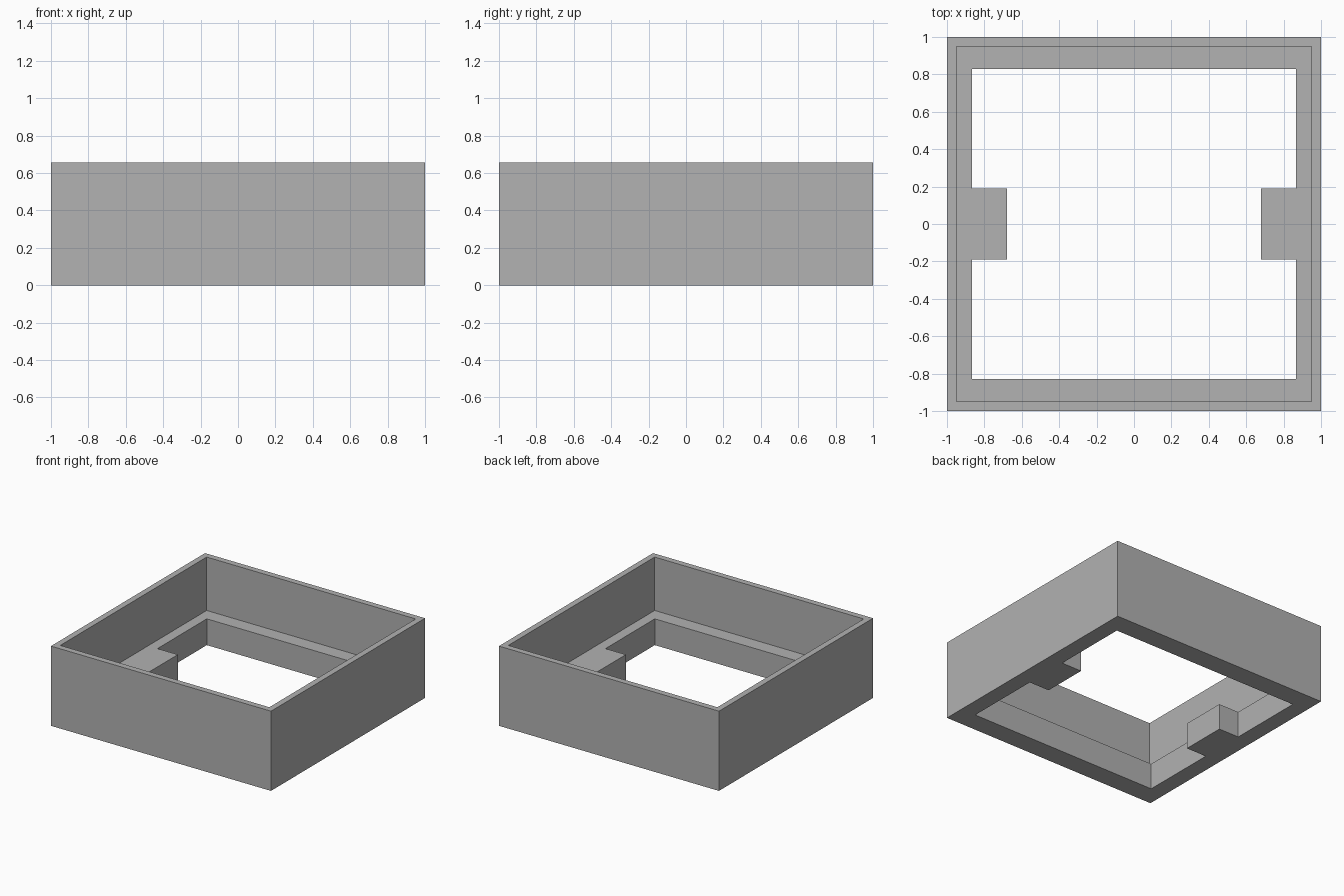
import bpy
import bmesh

HEIGHT = 0.655
LEDGE_Z = 0.216
TAB_HALF = 0.19      # half width of each tab
TAB_TIP = 0.68       # x reached by each tab

cube = bpy.data.objects.get("Cube")
if cube:
    bpy.data.objects.remove(cube, do_unlink=True)

# Plain grey material
grey = bpy.data.materials.new("plain_grey")
grey.use_nodes = True
colour = (0.445, 0.445, 0.445, 1)
grey.diffuse_color = colour
grey.node_tree.nodes["Principled BSDF"].inputs["Base Color"].default_value = colour


def ring(bm, hx, hy, z):
    """Rectangular loop with extra points where the side tabs begin and end."""
    right = [(hx, y) for y in (-hy, -TAB_HALF, TAB_HALF, hy)]
    return [bm.verts.new((s * x, s * y, z)) for s in (1, -1) for x, y in right]


bm = bmesh.new()

# Cross-section: outer wall, rim, inner wall, ledge, opening
rings = [ring(bm, *size) for size in (
    (1, 1, 0),
    (1, 1, HEIGHT),
    (0.95, 0.95, HEIGHT),
    (0.95, 0.95, LEDGE_Z),
    (0.865, 0.83, LEDGE_Z),
    (0.865, 0.83, 0),
)]
tab_faces = []
for i, low in enumerate(rings):
    high = rings[(i + 1) % len(rings)]
    for j in range(len(low)):
        k = (j + 1) % len(low)
        face = bm.faces.new((low[j], low[k], high[k], high[j]))
        if i == 4 and j in (1, 5):
            tab_faces.append(face)

# Two tabs pulled from the sides of the opening
for face in bmesh.ops.extrude_discrete_faces(bm, faces=tab_faces)["faces"]:
    for v in face.verts:
        v.co.x = TAB_TIP if v.co.x > 0 else -TAB_TIP

bmesh.ops.remove_doubles(bm, verts=bm.verts, dist=0.0001)
bmesh.ops.recalc_face_normals(bm, faces=bm.faces)

mesh = bpy.data.meshes.new("square_frame")
bm.to_mesh(mesh)
bm.free()
mesh.materials.append(grey)
frame = bpy.data.objects.new("square_frame", mesh)
bpy.context.collection.objects.link(frame)
